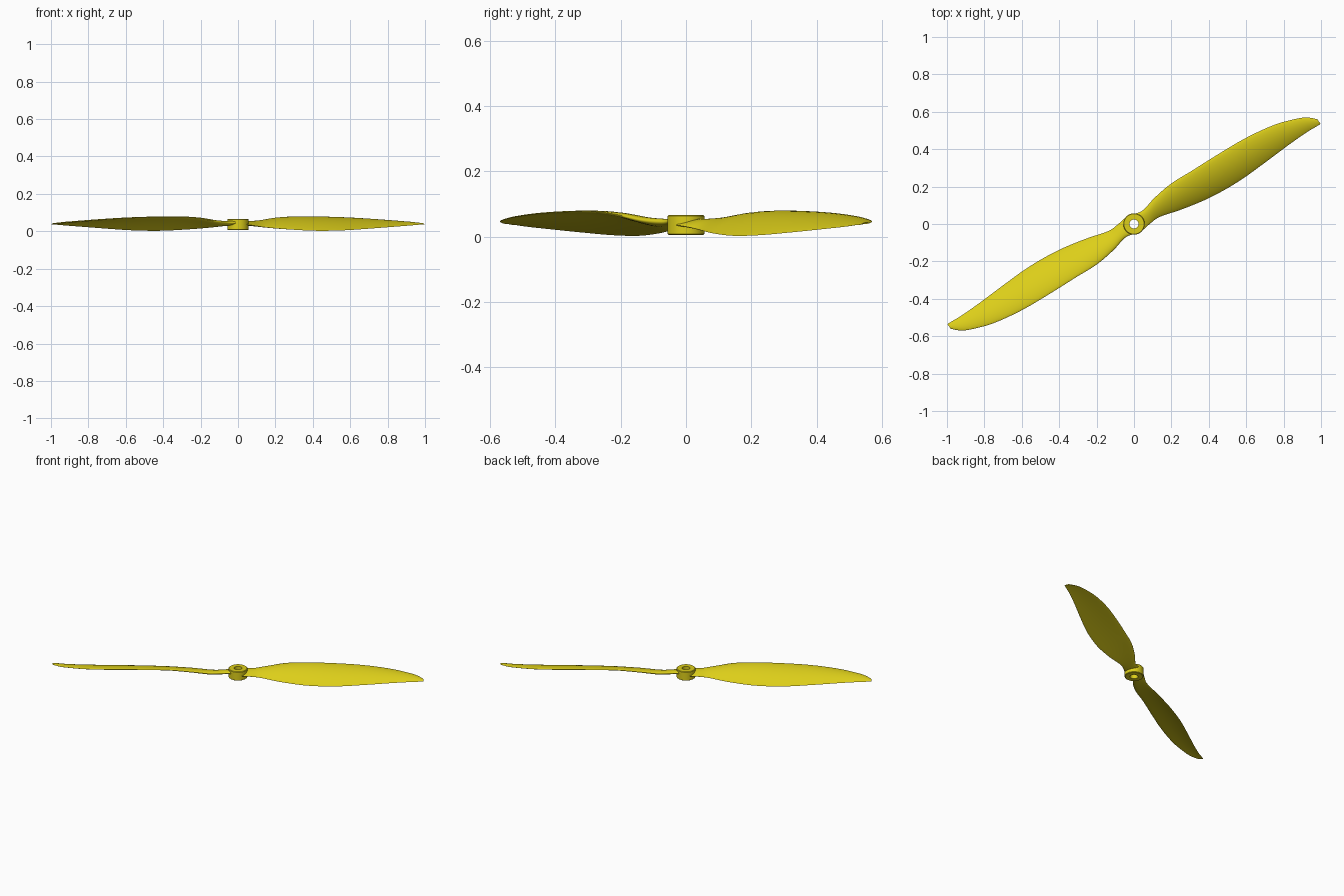
import bpy, bmesh, math
from mathutils import Vector

if "Cube" in bpy.data.objects:
    bpy.data.objects.remove(bpy.data.objects["Cube"])

mat = bpy.data.materials.new("yellow_plastic")
mat.diffuse_color = (0.72, 0.62, 0.01, 1)
mat.use_nodes = True
mat.node_tree.nodes["Principled BSDF"].inputs["Base Color"].default_value = mat.diffuse_color


def finish(name, bm, angle):
    bmesh.ops.recalc_face_normals(bm, faces=bm.faces)
    mesh = bpy.data.meshes.new(name)
    bm.to_mesh(mesh)
    bm.free()
    mesh.materials.append(mat)
    ob = bpy.data.objects.new(name, mesh)
    bpy.context.collection.objects.link(ob)
    bpy.ops.object.select_all(action='DESELECT')
    ob.select_set(True)
    bpy.context.view_layer.objects.active = ob
    bpy.ops.object.shade_smooth_by_angle(angle=math.radians(angle))
    return ob


# Hub: bevelled ring profile spun round the shaft hole
bm = bmesh.new()
profile = [(.024, .006), (.053, .006), (.057, .009), (.057, .063), (.054, .066), (.024, .066)]
N = 64
rings = [[bm.verts.new((r * math.cos(a), r * math.sin(a), z)) for r, z in profile]
         for a in (2 * math.pi * i / N for i in range(N))]
for i in range(N):
    a, b = rings[i], rings[(i + 1) % N]
    for j in range(len(profile)):
        k = (j + 1) % len(profile)
        bm.faces.new((a[j], b[j], b[k], a[k]))
finish("hub", bm, 30)

# Blade stations: leading edge xyz, trailing edge xyz, thickness
stations = [
    (.000, .053, .048, .050, -.030, .036, .020),
    (.050, .075, .046, .090, .005, .030, .024),
    (.110, .140, .052, .140, .039, .022, .024),
    (.200, .217, .069, .260, .080, .011, .021),
    (.310, .285, .077, .410, .143, .003, .018),
    (.450, .373, .076, .560, .228, .005, .016),
    (.600, .461, .070, .700, .328, .014, .014),
    (.750, .530, .060, .830, .425, .024, .011),
    (.870, .563, .051, .920, .488, .031, .008),
    (.930, .569, .046, .965, .515, .035, .006),
    (.980, .560, .041, .998, .535, .037, .004),
]


def spline(t):
    """Catmull-Rom interpolation of the station values."""
    i = min(int(t), len(stations) - 2)
    f = t - i
    p = [stations[max(0, min(len(stations) - 1, i + k))] for k in (-1, 0, 1, 2)]
    return [.5 * (2 * b + (c - a) * f + (2 * a - 5 * b + 4 * c - d) * f * f
                  + (3 * b - a - 3 * c + d) * f ** 3) for a, b, c, d in zip(*p)]


def section(t, n=28):
    """Cambered aerofoil loop between leading and trailing edge."""
    v = spline(t)
    le, te, th = Vector(v[0:3]), Vector(v[3:6]), v[6]
    chord = te - le
    up = Vector((.87, .5, 0)).cross(le - te).normalized()
    camber = .065 * chord.length * min(1, t / 3)
    pts = []
    for i in range(n):
        a = 2 * math.pi * i / n
        s = (1 - math.cos(a)) / 2
        half = th / 2 * math.sin(a) * (1.25 - .6 * s)
        pts.append(le + chord * s + up * (camber * 4 * s * (1 - s) + half))
    return pts


def blade(name, turn):
    bm = bmesh.new()
    steps = 6 * (len(stations) - 1)
    loops = []
    for k in range(steps + 1):
        pts = section(k / 6)
        loops.append([bm.verts.new((turn * p.x, turn * p.y, p.z)) for p in pts])
    for a, b in zip(loops, loops[1:]):
        for j in range(len(a)):
            k = (j + 1) % len(a)
            bm.faces.new((a[j], a[k], b[k], b[j]))
    bm.faces.new(loops[0])
    bm.faces.new(loops[-1])
    finish(name, bm, 60)


# Two blades, half a turn apart
blade("blade_right", 1)
blade("blade_left", -1)
